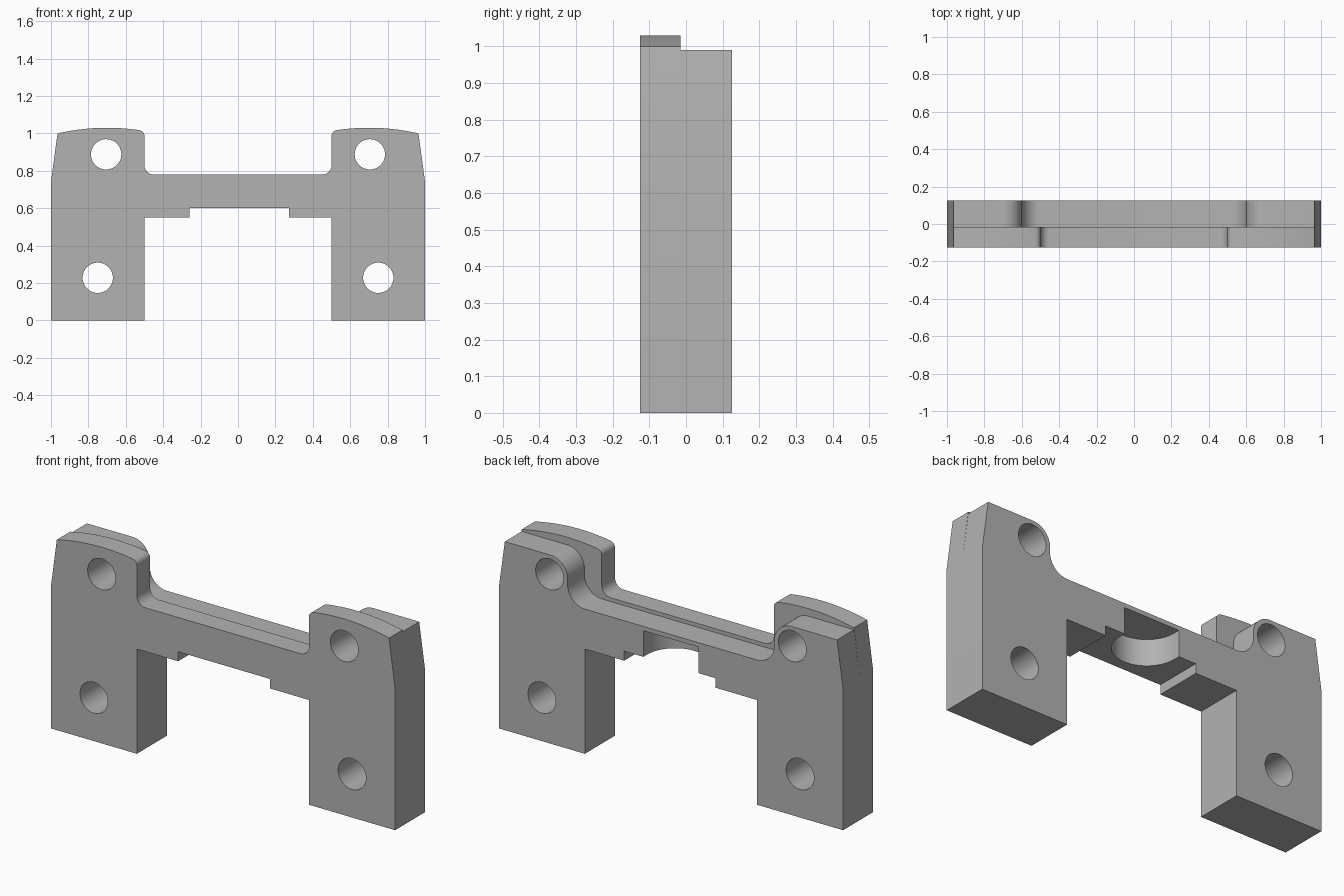
import bpy
import bmesh
from math import cos, sin, radians

cube = bpy.data.objects.get("Cube")
if cube:
    bpy.data.objects.remove(cube, do_unlink=True)

FRONT, SPLIT, BACK = -0.125, -0.015, 0.125

grey = bpy.data.materials.new("plain grey")
grey.use_nodes = True
colour = (0.45, 0.45, 0.45, 1)
grey.diffuse_color = colour
grey.node_tree.nodes["Principled BSDF"].inputs["Base Color"].default_value = colour


def arc(cx, cz, r, start, end, steps=12):
    """Points along an arc, angles in degrees."""
    angles = [radians(start + (end - start) * i / steps) for i in range(steps + 1)]
    return [(cx + r * cos(a), cz + r * sin(a)) for a in angles]


def prism(name, outline, y0, y1):
    """Extrude an x-z outline from y0 to y1."""
    bm = bmesh.new()
    face = bm.faces.new([bm.verts.new((x, y0, z)) for x, z in outline])
    extruded = bmesh.ops.extrude_face_region(bm, geom=[face])
    moved = [v for v in extruded["geom"] if isinstance(v, bmesh.types.BMVert)]
    bmesh.ops.translate(bm, verts=moved, vec=(0, y1 - y0, 0))
    bmesh.ops.recalc_face_normals(bm, faces=bm.faces)
    mesh = bpy.data.meshes.new(name)
    bm.to_mesh(mesh)
    bm.free()
    mesh.materials.append(grey)
    obj = bpy.data.objects.new(name, mesh)
    bpy.context.collection.objects.link(obj)
    return obj


def cylinder(name, r, depth, location, rotation=(0, 0, 0)):
    bpy.ops.mesh.primitive_cylinder_add(
        vertices=48, radius=r, depth=depth, location=location, rotation=rotation)
    obj = bpy.context.object
    obj.name = name
    obj.data.materials.append(grey)
    obj.hide_render = True
    return obj


# Left shoulder, from the outer side over the top and down to the bridge
outer_side = [(1, 0), (1, 0.74)]

# Front plate: shallow crowned top, tight rounded inner corner
crown = [(0.965 - 0.435 * t / 16, 1.03 - 0.43 * (0.265 - 0.435 * t / 16) ** 2)
         for t in range(17)]
front_shoulder = (outer_side + crown
                  + arc(0.53, 0.987, 0.03, 90, 180, 8)[1:]
                  + arc(0.45, 0.83, 0.05, 0, -90, 8))

# Back plate: flat top rolling around the upper hole into a wide fillet
back_shoulder = (outer_side + [(0.965, 0.99)]
                 + arc(0.7, 0.89, 0.1, 90, 180)
                 + arc(0.5, 0.86, 0.1, 0, -90))

# Underside between the legs, with the stepped notch
underside = [(-0.5, 0), (-0.5, 0.55), (-0.26, 0.55), (-0.26, 0.6),
             (0.272, 0.6), (0.272, 0.55), (0.5, 0.55), (0.5, 0)]


def plate(name, shoulder, y0, y1):
    mirrored = [(-x, z) for x, z in reversed(shoulder)]
    return prism(name, shoulder + mirrored + underside, y0, y1)


plates = [plate("front_plate", front_shoulder, FRONT, SPLIT),
          plate("back_plate", back_shoulder, SPLIT, BACK)]

# Bolt holes
cutters = []
for side in (-1, 1):
    for x, z in ((0.75, 0.228), (0.705, 0.888)):
        cutters.append(cylinder("bolt_hole_cutter", 0.081, 1,
                                (side * x, 0, z), (radians(90), 0, 0)))

# Round pocket under the bridge, open to the back
pocket_r, pocket_y, pocket_top, pocket_low = 0.16, 0.09, 0.737, 0.45
u_shape = arc(0, pocket_y, pocket_r, 180, 360, 24) + [(pocket_r, 0.3), (-pocket_r, 0.3)]
bm = bmesh.new()
base = bm.faces.new([bm.verts.new((x, y, pocket_low)) for x, y in u_shape])
lifted = bmesh.ops.extrude_face_region(bm, geom=[base])
bmesh.ops.translate(bm, vec=(0, 0, pocket_top - pocket_low),
                    verts=[v for v in lifted["geom"] if isinstance(v, bmesh.types.BMVert)])
bmesh.ops.recalc_face_normals(bm, faces=bm.faces)
pocket_mesh = bpy.data.meshes.new("pocket_cutter")
bm.to_mesh(pocket_mesh)
bm.free()
pocket_mesh.materials.append(grey)
pocket = bpy.data.objects.new("pocket_cutter", pocket_mesh)
pocket.hide_render = True
bpy.context.collection.objects.link(pocket)
cutters.append(pocket)

# Cut both plates and smooth the curved walls
for obj in plates:
    bpy.ops.object.select_all(action="DESELECT")
    obj.select_set(True)
    bpy.context.view_layer.objects.active = obj
    for cutter in cutters:
        cut = obj.modifiers.new("cut", "BOOLEAN")
        cut.operation = "DIFFERENCE"
        cut.solver = "EXACT"
        cut.object = cutter
        bpy.ops.object.modifier_apply(modifier=cut.name)
    bpy.ops.object.shade_smooth_by_angle(angle=radians(30))

for cutter in cutters:
    bpy.data.objects.remove(cutter, do_unlink=True)
